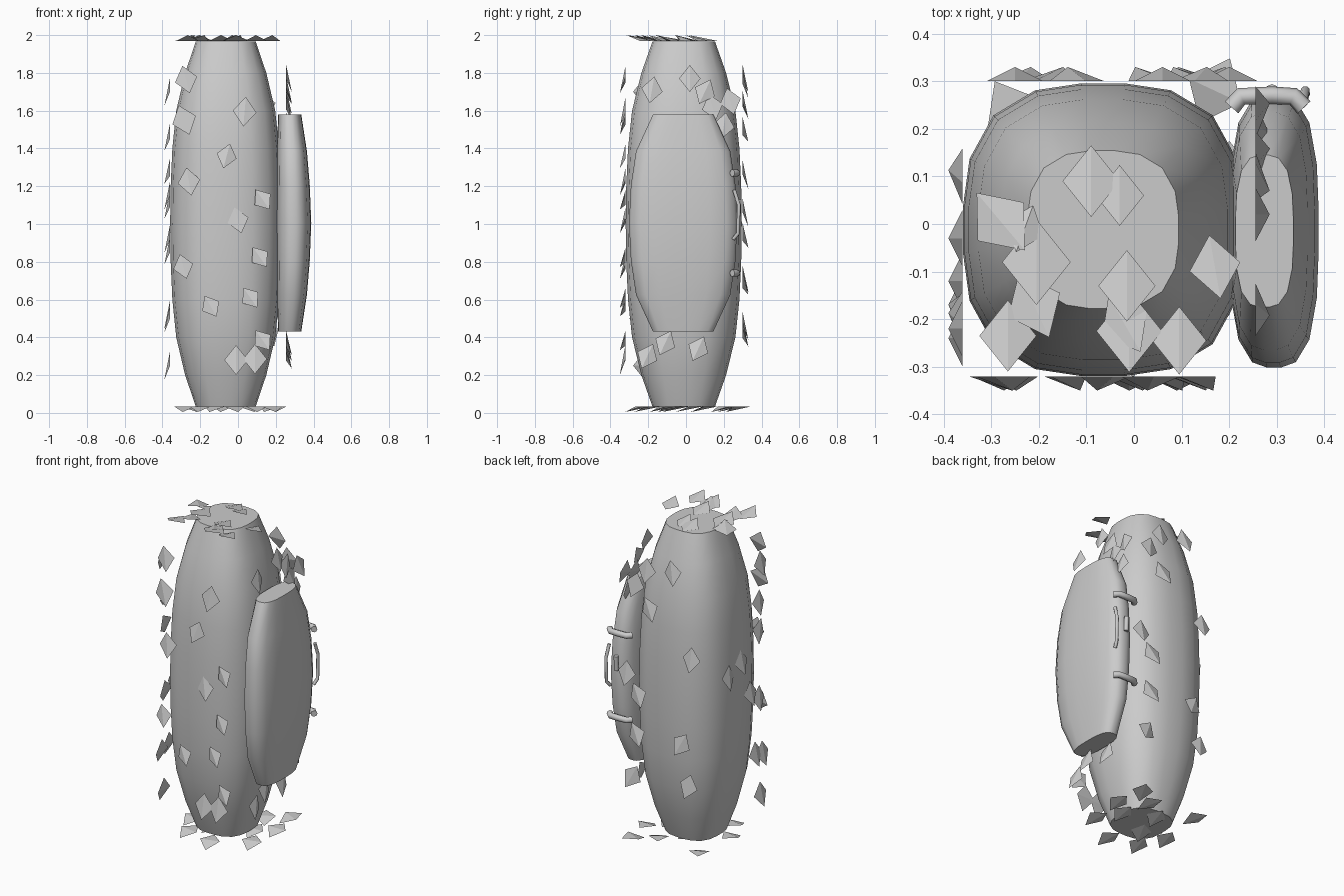
import bpy, bmesh, math, random
from mathutils import Vector

if "Cube" in bpy.data.objects:
    bpy.data.objects.remove(bpy.data.objects["Cube"])

random.seed(4)


def finish(bm, name, smooth=True):
    bmesh.ops.recalc_face_normals(bm, faces=bm.faces)
    me = bpy.data.meshes.new(name)
    bm.to_mesh(me)
    bm.free()
    ob = bpy.data.objects.new(name, me)
    bpy.context.collection.objects.link(ob)
    if smooth:
        bpy.ops.object.select_all(action='DESELECT')
        ob.select_set(True)
        bpy.context.view_layer.objects.active = ob
        bpy.ops.object.shade_smooth_by_angle(angle=math.radians(45))
    return ob


def loft(name, rings, sides=20, power=2.8):
    """Stack of rounded-square rings: z, centre x, centre y, half x, half y."""
    bm = bmesh.new()
    loops = []
    for z, cx, cy, hx, hy in rings:
        loop = []
        for i in range(sides):
            a = math.tau * (i + .5) / sides
            c, s = math.cos(a), math.sin(a)
            r = (abs(c) ** power + abs(s) ** power) ** (-1 / power)
            loop.append(bm.verts.new((cx + hx * c * r, cy + hy * s * r, z)))
        loops.append(loop)
    for a, b in zip(loops, loops[1:]):
        for i in range(sides):
            j = (i + 1) % sides
            bm.faces.new((a[i], a[j], b[j], b[i]))
    bm.faces.new(loops[0])
    bm.faces.new(loops[-1])
    return finish(bm, name)


def shards(name, origin, u_axis, v_axis, n_axis, spots):
    """Folded diamond scales on a plane, their lower tip lifted outward."""
    bm = bmesh.new()
    o, u, v, n = map(Vector, (origin, u_axis, v_axis, n_axis))
    for su, sv, deg, size in spots:
        c, s = math.cos(math.radians(deg)), math.sin(math.radians(deg))
        pts = []
        for a, b, h in ((0, .075, 0), (-.06, 0, 0), (0, -.075, .03), (.06, 0, 0)):
            a, b = a * size, b * size
            pts.append(bm.verts.new(o + u * (su + a * c - b * s) + v * (sv + a * s + b * c) + n * h))
        t, l, d, r = pts
        for f in ((t, l, d), (t, d, r), (t, r, l), (d, l, r)):
            bm.faces.new(f)
    return finish(bm, name, False)


def tube(name, pts, radius):
    cu = bpy.data.curves.new(name, 'CURVE')
    cu.dimensions = '3D'
    cu.bevel_depth = radius
    cu.bevel_resolution = 2
    cu.use_fill_caps = True
    sp = cu.splines.new('POLY')
    sp.points.add(len(pts) - 1)
    for p, co in zip(sp.points, pts):
        p.co = (*co, 1)
    ob = bpy.data.objects.new(name, cu)
    bpy.context.collection.objects.link(ob)
    return ob


# Main barrel-shaped body, mirrored about z = 1
half = [(.965, .54), (.80, .73), (.60, .89), (.40, .96), (.20, .99)]
prof = [(1 - d, k) for d, k in half] + [(1, 1)] + [(1 + d, k) for d, k in reversed(half)]
loft("body", [(z, -.065, -.012, .295 * k, .308 * k) for z, k in prof])

# Padded side panel
dh = [(.575, .213, .335, .16), (.38, .205, .365, .25), (.2, .202, .38, .277)]
pr = [(1.005 - d, *k) for d, *k in dh] + [(1.005, .2, .388, .287)]
pr += [(1.005 + d, *k) for d, *k in reversed(dh)]
loft("side_panel", [(z, (a + b) / 2, -.015, (b - a) / 2, hy) for z, a, b, hy in pr], 20, 3.0)

# Straps and handle on the back edge of the panel
for i, z in enumerate((1.27, .74)):
    tube(f"strap_{i}", [(.205, .245, z), (.225, .268, z), (.29, .27, z),
                        (.335, .268, z), (.357, .245, z)], .019)
tube("handle", [(.35, .25, .92), (.36, .275, .95), (.36, .28, 1.1), (.355, .255, 1.18)], .01)
tube("latch", [(.29, .275, 1.04), (.29, .28, 1.13)], .014)


def spots(pairs, size=1.0):
    return [(a, b, random.choice((-25, -10, 0, 15, 30)), size) for a, b in pairs]


X, Y, Z = Vector((1, 0, 0)), Vector((0, 1, 0)), Vector((0, 0, 1))

# Loose scales on each side
shards("front_scales", (0, -.32, 0), X, Z, -Y, [
    (-.275, 1.765, 15, 1), (-.285, 1.55, 20, 1.1), (-.26, 1.225, 10, 1), (.035, 1.595, -5, 1.05),
    (-.06, 1.36, -15, .9), (.13, 1.13, 35, .85), (0, 1.02, 15, .95), (.115, .825, 35, .85),
    (-.29, .775, 15, .9), (-.145, .565, 30, .85), (.065, .61, 35, .85), (.13, .385, 35, .85),
    (-.01, .28, 0, 1.05), (.09, .285, 0, 1.05)])
shards("right_scales", (.255, 0, 0), Y, Z, X, spots([
    (-.18, 1.71), (.02, 1.77), (.10, 1.70), (.14, 1.62), (.235, 1.65), (.20, 1.52),
    (-.205, .30), (-.11, .37), (.065, .34)], .95))
shards("back_scales", (0, .30, 0), -X, Z, Y, spots([
    (.12, 1.77), (-.04, 1.5), (.25, 1.26), (.18, .71), (.23, .46), (-.13, .69),
    (-.12, .94), (-.2, 1.06), (-.06, 1.74), (-.14, 1.63), (-.16, .42)]))
shards("left_scales", (-.36, 0, 0), -Y, Z, -X, spots([
    (.22, 1.7), (.2, 1.46), (.2, 1.28), (.03, 1.15), (.12, .92), (.2, .86),
    (-.1, 1.1), (.24, .5), (.17, .52), (.22, .25)]))
shards("top_scales", (0, 0, 1.97), X, Y, Z, [
    (-.09, .09, 0, 1), (-.03, .06, 0, .85), (-.28, .005, 40, 1.05), (-.23, -.01, -20, .7),
    (-.205, -.08, 0, 1.2), (-.21, -.17, 25, 1), (-.265, -.235, 0, 1.0), (-.015, -.13, 0, 1),
    (-.02, -.21, 30, .9), (-.01, -.225, 0, 1.15), (.17, -.09, 10, .9), (.095, -.245, 0, .95)])
shards("bottom_scales", (0, 0, .035), X, Y, -Z, spots([
    (.17, .28), (-.255, .235), (.2, .1), (.18, -.12), (.05, .2), (-.08, .1), (-.28, -.05),
    (-.2, -.2), (-.02, -.25), (.1, .02), (-.12, -.08)]))
